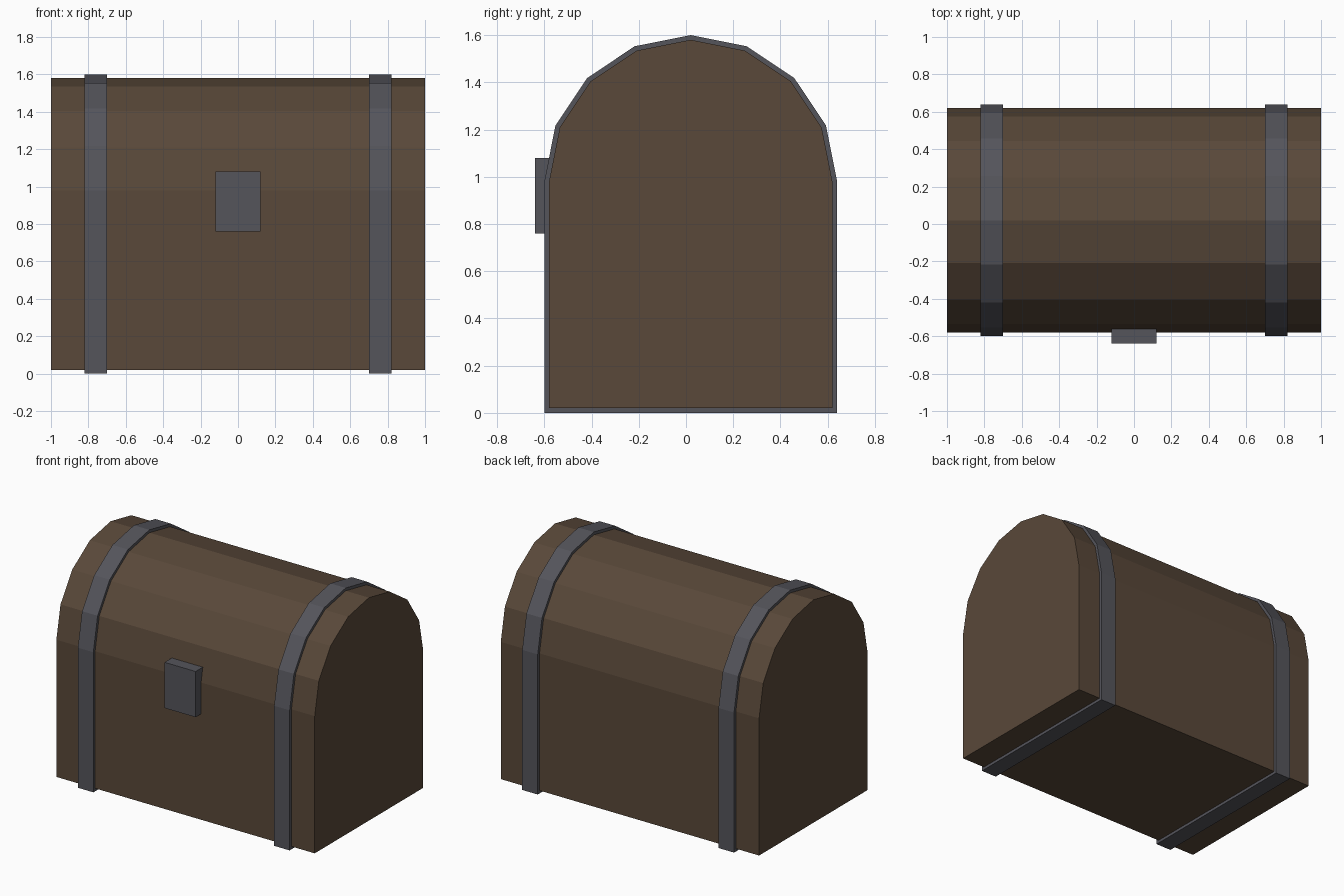
import bpy, bmesh, math

if "Cube" in bpy.data.objects:
    bpy.data.objects.remove(bpy.data.objects["Cube"])

CY, CZ = 0.02, 0.98   # centre of the lid arc
R = 0.60              # body half depth


def material(name, rgb):
    m = bpy.data.materials.new(name)
    m.diffuse_color = (*rgb, 1.0)
    m.use_nodes = True
    m.node_tree.nodes["Principled BSDF"].inputs["Base Color"].default_value = m.diffuse_color
    return m


wood = material("dark wood", (0.100, 0.065, 0.041))
iron = material("dark iron", (0.090, 0.090, 0.105))


def profile(grow):
    """Chest outline in (y, z): flat bottom, straight sides, 8-sided arched top."""
    r, bottom = R + grow, 0.02 - grow
    arc = [(CY + r * math.cos(math.pi * i / 8), CZ + r * math.sin(math.pi * i / 8))
           for i in range(9)]
    return [(CY + r, bottom)] + arc + [(CY - r, bottom)]


def finish(name, bm, mat):
    bmesh.ops.recalc_face_normals(bm, faces=bm.faces[:])
    mesh = bpy.data.meshes.new(name)
    bm.to_mesh(mesh)
    bm.free()
    mesh.materials.append(mat)
    ob = bpy.data.objects.new(name, mesh)
    bpy.context.collection.objects.link(ob)
    return ob


def ring(bm, x, grow):
    return [bm.verts.new((x, y, z)) for y, z in profile(grow)]


def bridge(bm, a, b):
    n = len(a)
    for i in range(n):
        j = (i + 1) % n
        bm.faces.new((a[i], a[j], b[j], b[i]))


# Wooden chest body with arched lid
bm = bmesh.new()
left, right = ring(bm, -1.0, 0), ring(bm, 1.0, 0)
bridge(bm, left, right)
bm.faces.new(left)
bm.faces.new(right)
finish("chest_body", bm, wood)

# Iron straps wrapping the whole outline, slightly sunk into the wood
for name, x in (("strap_left", -0.76), ("strap_right", 0.76)):
    bm = bmesh.new()
    loops = [ring(bm, x - 0.06, 0.02), ring(bm, x + 0.06, 0.02),
             ring(bm, x + 0.06, -0.02), ring(bm, x - 0.06, -0.02)]
    for k in range(4):
        bridge(bm, loops[k], loops[(k + 1) % 4])
    finish(name, bm, iron)

# Lock plate on the front
bm = bmesh.new()
bmesh.ops.create_cube(bm, size=1.0)
bmesh.ops.scale(bm, vec=(0.24, 0.08, 0.32), verts=bm.verts[:])
bmesh.ops.translate(bm, vec=(0, -0.60, 0.92), verts=bm.verts[:])
finish("lock_plate", bm, iron)
